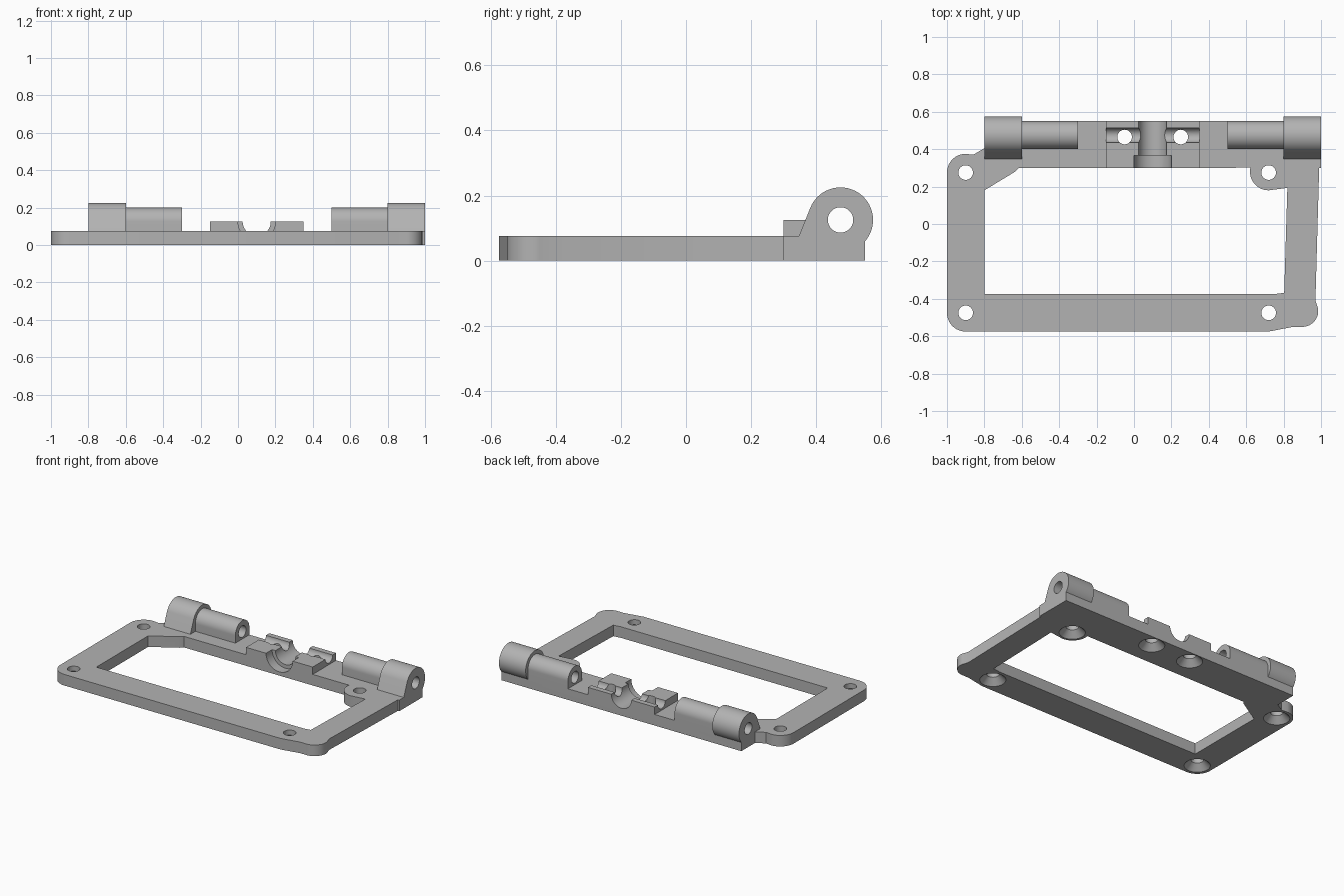
import bpy, bmesh, math
from mathutils import Matrix, Vector

cube = bpy.data.objects.get("Cube")
if cube:
    bpy.data.objects.remove(cube)

grey = bpy.data.materials.new("plain_grey")
grey.use_nodes = True
colour = (0.45, 0.45, 0.45, 1)
grey.diffuse_color = colour
grey.node_tree.nodes["Principled BSDF"].inputs["Base Color"].default_value = colour

THICK = 0.075          # plate thickness
PIN_Y, PIN_Z = 0.475, 0.125
HOLE = 0.039


def arc(cx, cy, r, start, end, steps=12):
    """Points on an arc, angles in degrees."""
    angles = [math.radians(start + (end - start) * i / steps) for i in range(steps + 1)]
    return [(cx + r * math.cos(a), cy + r * math.sin(a)) for a in angles]


def finish(name, bm):
    bmesh.ops.recalc_face_normals(bm, faces=bm.faces)
    mesh = bpy.data.meshes.new(name)
    bm.to_mesh(mesh)
    bm.free()
    mesh.materials.append(grey)
    ob = bpy.data.objects.new(name, mesh)
    bpy.context.collection.objects.link(ob)
    return ob


def prism(name, points, low, high, axis="z"):
    """Extrude a profile along z (points are x, y), x (y, z) or y (x, z)."""
    place = {"z": lambda p, d: (p[0], p[1], d),
             "x": lambda p, d: (d, p[0], p[1]),
             "y": lambda p, d: (p[0], d, p[1])}[axis]
    bm = bmesh.new()
    face = bm.faces.new([bm.verts.new(place(p, low)) for p in points])
    moved = bmesh.ops.extrude_face_region(bm, geom=[face])["geom"]
    shift = Vector(place((0, 0), high - low))
    bmesh.ops.translate(bm, vec=shift, verts=[v for v in moved if isinstance(v, bmesh.types.BMVert)])
    return finish(name, bm)


def rod(name, a, b, r, low, high, axis):
    return prism(name, arc(a, b, r, 0, 360, 48)[:-1], low, high, axis)


def countersink(name, x, y):
    bm = bmesh.new()
    bmesh.ops.create_cone(bm, cap_ends=True, segments=48, radius1=0.09, radius2=HOLE - 0.005,
                          depth=0.056, matrix=Matrix.Translation((x, y, 0.018)))
    return finish(name, bm)


def combine(target, other, operation):
    mod = target.modifiers.new(operation.lower(), "BOOLEAN")
    mod.operation, mod.object, mod.solver = operation, other, "EXACT"
    bpy.context.view_layer.objects.active = target
    bpy.ops.object.modifier_apply(modifier=mod.name)
    bpy.data.objects.remove(other)


# Plate outline with rounded corners and the hinge strip along the back
outline = (arc(-0.9, -0.475, 0.1, 180, 270) + [(0.72, -0.575), (0.85, -0.55)]
           + arc(0.9, -0.465, 0.085, 270, 370)
           + [(0.97, -0.41), (0.99, 0.3), (1, 0.3), (1, 0.55), (-0.8, 0.55), (-0.8, 0.405),
              (-0.86, 0.37)] + arc(-0.9, 0.275, 0.1, 90, 180))
frame = prism("hinge_frame", outline, 0, THICK)

# Window opening, leaving a round pad for the back left screw
window = ([(-0.8, -0.375), (0.75, -0.375), (0.803, -0.368), (0.82, 0.193)]
          + arc(0.72, 0.28, 0.1, 270, 168)
          + [(-0.615, 0.3), (-0.635, 0.28), (-0.8, 0.18)])
combine(frame, prism("window", window, -0.1, 0.2), "DIFFERENCE")

# Clamp block in the middle of the back strip
block = [(-0.15, 0.3), (0.35, 0.3), (0.35, 0.55), (-0.15, 0.55)]
combine(frame, prism("clamp_block", block, 0.04, PIN_Z), "UNION")

# Hinge barrels and the larger outer knuckles
barrel = arc(PIN_Y, PIN_Z, 0.075, 0, 180, 32) + [(0.4, 0.04), (0.55, 0.04)]
knuckle = arc(PIN_Y, PIN_Z, 0.1, -41.4, 157, 40) + [(0.347, THICK), (0.347, 0.04), (0.55, 0.04)]
for low, high in ((-0.62, -0.3), (0.5, 0.82)):
    combine(frame, prism("barrel", barrel, low, high, "x"), "UNION")
for low, high in ((-0.8, -0.6), (0.8, 1.0)):
    combine(frame, prism("knuckle", knuckle, low, high, "x"), "UNION")

# Pin bore through both hinges
combine(frame, rod("pin_bore", PIN_Y, PIN_Z, HOLE, -1.1, 1.1, "x"), "DIFFERENCE")

# Stepped half-round groove across the block
combine(frame, rod("groove", 0.1, PIN_Z, 0.075, 0.2, 0.7, "y"), "DIFFERENCE")
combine(frame, rod("groove_step", 0.1, PIN_Z, 0.1, 0.2, 0.365, "y"), "DIFFERENCE")

# Screw holes, countersunk from below
screws = [(x, y) for x in (-0.9, 0.72) for y in (-0.475, 0.275)]
screws += [(-0.05, 0.465), (0.25, 0.465)]
for x, y in screws:
    combine(frame, rod("screw_hole", x, y, HOLE, -0.1, 0.3, "z"), "DIFFERENCE")
    combine(frame, countersink("countersink", x, y), "DIFFERENCE")

# Smooth the round faces, keep the edges sharp
bpy.ops.object.select_all(action="DESELECT")
frame.select_set(True)
bpy.context.view_layer.objects.active = frame
bpy.ops.object.shade_smooth_by_angle(angle=math.radians(25))
